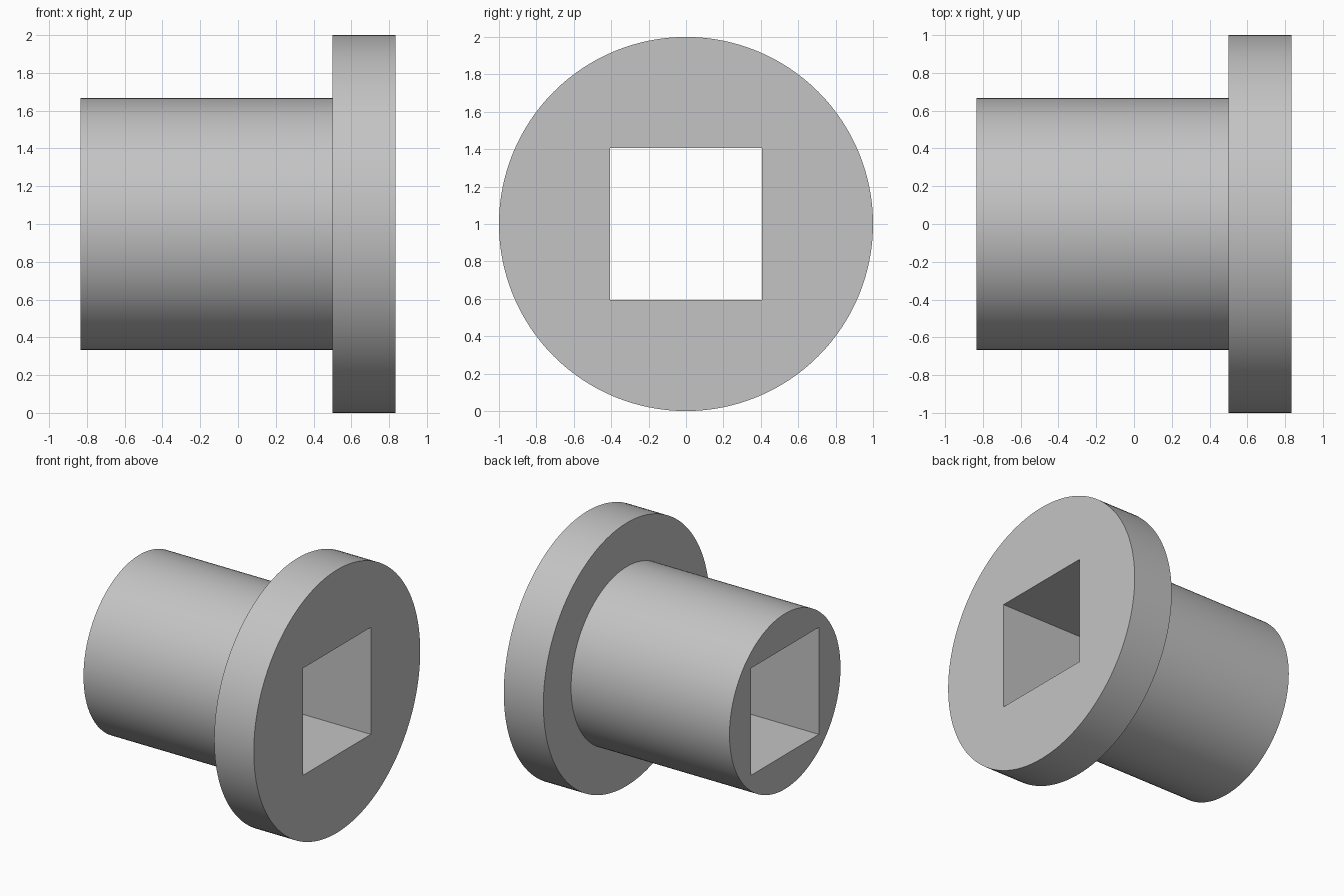
import bpy, bmesh
from math import cos, sin, tau, radians

cube = bpy.data.objects.get("Cube")
if cube:
    bpy.data.objects.remove(cube, do_unlink=True)

SEGMENTS = 128          # multiple of 8, so the bore corners fall on vertices
LEFT, SHOULDER, RIGHT = -0.833, 0.5, 0.833
BARREL_RADIUS, FLANGE_RADIUS, BORE_HALF = 0.667, 1.0, 0.407

# Plain grey metal
grey = bpy.data.materials.new("grey metal")
grey.use_nodes = True
color = (0.55, 0.55, 0.55, 1)
grey.diffuse_color = color
grey.node_tree.nodes["Principled BSDF"].inputs["Base Color"].default_value = color


def ring(bm, x, size, square=False):
    """Loop of vertices around the x axis, round or square."""
    verts = []
    for i in range(SEGMENTS):
        a = tau * i / SEGMENTS
        y, z = cos(a), sin(a)
        r = size / max(abs(y), abs(z)) if square else size
        verts.append(bm.verts.new((x, r * y, r * z + FLANGE_RADIUS)))
    return verts


# Flanged sleeve: closed profile swept from the round outside to the square bore
bm = bmesh.new()
rings = [
    ring(bm, LEFT, BARREL_RADIUS),
    ring(bm, SHOULDER, BARREL_RADIUS),
    ring(bm, SHOULDER, FLANGE_RADIUS),
    ring(bm, RIGHT, FLANGE_RADIUS),
    ring(bm, RIGHT, BORE_HALF, square=True),
    ring(bm, LEFT, BORE_HALF, square=True),
]
for a, b in zip(rings, rings[1:] + rings[:1]):
    for i in range(SEGMENTS):
        j = (i + 1) % SEGMENTS
        bm.faces.new((a[i], a[j], b[j], b[i]))
bmesh.ops.recalc_face_normals(bm, faces=bm.faces)

mesh = bpy.data.meshes.new("flanged_sleeve")
bm.to_mesh(mesh)
bm.free()
mesh.materials.append(grey)
sleeve = bpy.data.objects.new("flanged_sleeve", mesh)
bpy.context.collection.objects.link(sleeve)

# Smooth round walls, crisp rims and bore corners
bpy.ops.object.select_all(action="DESELECT")
sleeve.select_set(True)
bpy.context.view_layer.objects.active = sleeve
bpy.ops.object.shade_smooth_by_angle(angle=radians(30))
